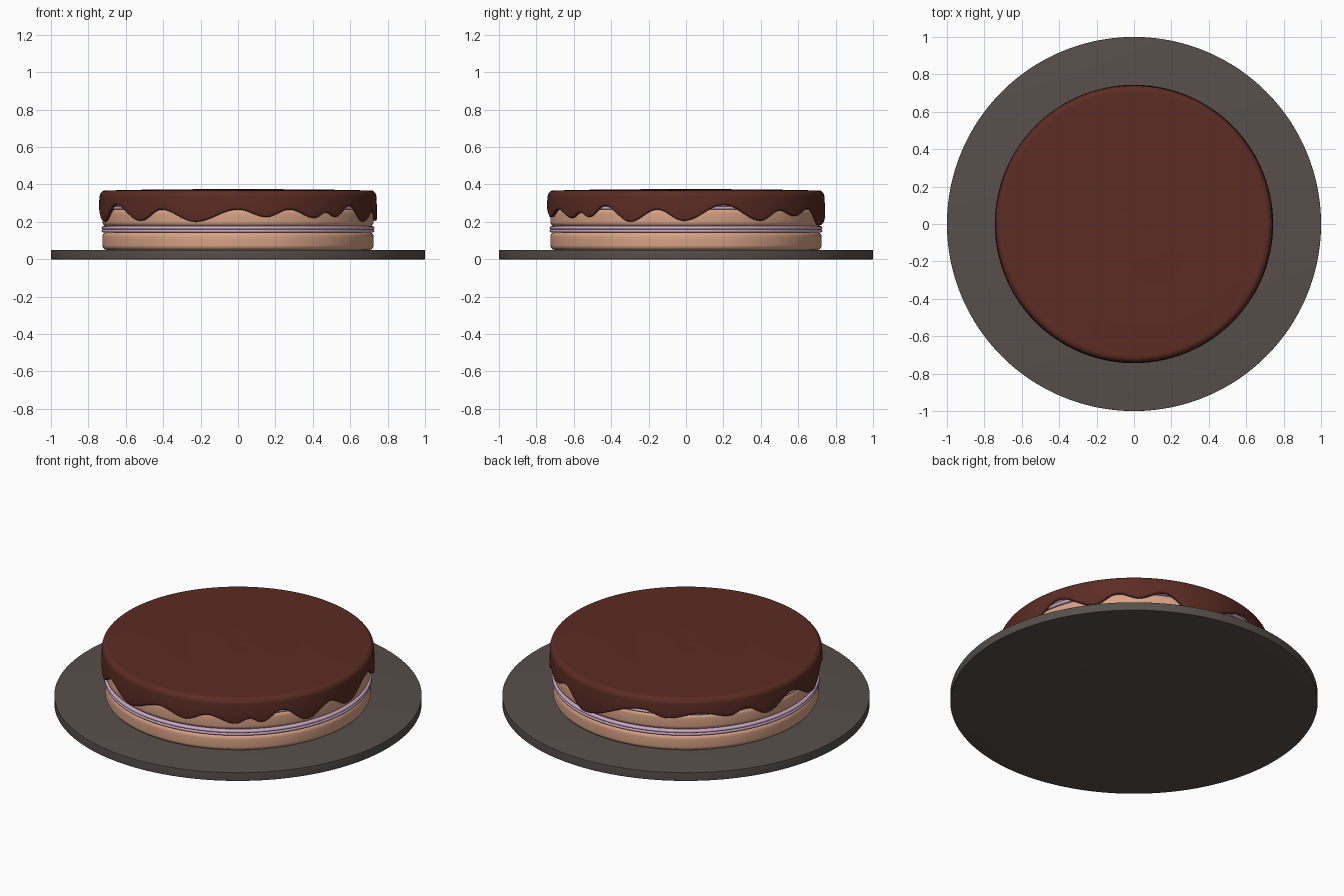
import bpy
import bmesh
import math

cube = bpy.data.objects.get("Cube")
if cube:
    bpy.data.objects.remove(cube, do_unlink=True)

SEGMENTS = 240


def make_material(name, colour):
    mat = bpy.data.materials.new(name)
    mat.use_nodes = True
    mat.diffuse_color = (*colour, 1)
    mat.node_tree.nodes["Principled BSDF"].inputs["Base Color"].default_value = (*colour, 1)
    return mat


def lathe(name, profile_at, material):
    """Revolve a (radius, height) profile that may change with the angle."""
    bm = bmesh.new()
    columns = []
    for i in range(SEGMENTS):
        angle = math.tau * i / SEGMENTS
        columns.append([bm.verts.new((r * math.cos(angle), r * math.sin(angle), z))
                        for r, z in profile_at(angle)])
    for i, column in enumerate(columns):
        following = columns[(i + 1) % SEGMENTS]
        for j in range(len(column) - 1):
            bm.faces.new((column[j], following[j], following[j + 1], column[j + 1]))
    # Collapse the profile ends that lie on the axis
    bmesh.ops.remove_doubles(bm, verts=bm.verts, dist=0.0001)
    bmesh.ops.recalc_face_normals(bm, faces=bm.faces)
    mesh = bpy.data.meshes.new(name)
    bm.to_mesh(mesh)
    bm.free()
    mesh.materials.append(material)
    obj = bpy.data.objects.new(name, mesh)
    bpy.context.collection.objects.link(obj)
    bpy.ops.object.select_all(action='DESELECT')
    obj.select_set(True)
    bpy.context.view_layer.objects.active = obj
    bpy.ops.object.shade_smooth_by_angle(angle=math.radians(40))
    return obj


def arc(r, z, size_r, size_z, start, end, steps=6):
    """Points on an elliptical arc, angles in degrees."""
    points = []
    for i in range(steps + 1):
        a = math.radians(start + (end - start) * i / steps)
        points.append((r + size_r * math.cos(a), z + size_z * math.sin(a)))
    return points


def rounded_disc(name, radius, bottom, top, bevel, material):
    inner = radius - bevel
    profile = ([(0, bottom)] + arc(inner, bottom + bevel, bevel, bevel, -90, 0)
               + arc(inner, top - bevel, bevel, bevel, 0, 90) + [(0, top)])
    return lathe(name, lambda angle: profile, material)


plate_grey = make_material("plate grey", (0.095, 0.078, 0.069))
sponge_tan = make_material("sponge tan", (0.70, 0.37, 0.24))
cream_lilac = make_material("cream lilac", (0.60, 0.40, 0.55))
icing_brown = make_material("chocolate brown", (0.105, 0.025, 0.017))

# Flat serving plate
rounded_disc("plate", 1.0, 0, 0.05, 0.002, plate_grey)

# Three sponge layers with soft edges
for label, bottom, top in (("lower", 0.05, 0.145), ("middle", 0.175, 0.27), ("upper", 0.295, 0.355)):
    rounded_disc(label + "_sponge", 0.725, bottom, top, 0.025, sponge_tan)

# Cream fillings, each a pair of soft ridges
for label, middle in (("lower", 0.16), ("upper", 0.283)):
    for side, shift in (("bottom", -0.008), ("top", 0.008)):
        rounded_disc(f"{label}_cream_{side}", 0.729, middle + shift - 0.009,
                     middle + shift + 0.009, 0.009, cream_lilac)

# Icing edge: angle in degrees, height in hundredths, drips and arches in turn
EDGE = [(-1, 20.5), (16, 29), (33, 20.5), (43, 26), (52, 23), (63, 27), (76, 18),
        (106, 29), (117, 25), (131, 28), (144, 25), (151, 28), (162, 22), (176, 29),
        (194, 20), (208, 29), (225, 20.5), (236, 26.5), (252, 20), (270, 26.5),
        (282, 22.5), (292, 26.5), (304, 22), (310, 25), (315, 22.5), (324, 28.5),
        (336, 20), (348, 26.5), (359, 20.5)]


def edge_height(angle):
    degrees = math.degrees(angle)
    if degrees > EDGE[-1][0]:
        degrees -= 360
    for (a, low), (b, high) in zip(EDGE, EDGE[1:]):
        if a <= degrees <= b:
            blend = (1 - math.cos(math.pi * (degrees - a) / (b - a))) / 2
            return (low + (high - low) * blend) / 100
    return EDGE[0][1] / 100


def icing_profile(angle):
    lip = edge_height(angle)
    # Gently uneven top, flattening toward the rim
    points = [(0, 0.375)]
    for step in range(1, 15):
        r = step * 0.05
        ripple = 0.002 * math.sin(r * 14 + math.sin(angle * 2)) * (1 - r / 0.7)
        points.append((r, 0.375 - 0.007 * (r / 0.7) ** 2 + ripple))
    points += arc(0.708, 0.335, 0.032, 0.033, 85, 0, 8)
    points += [(0.743, lip + (0.335 - lip) * 0.5)]
    # Rounded lip wrapping in toward the cake
    points += arc(0.731, lip + 0.012, 0.013, 0.012, 0, -180, 8)
    points += [(0.715, lip + 0.02), (0.70, 0.34), (0, 0.34)]
    return points


lathe("chocolate_icing", icing_profile, icing_brown)
